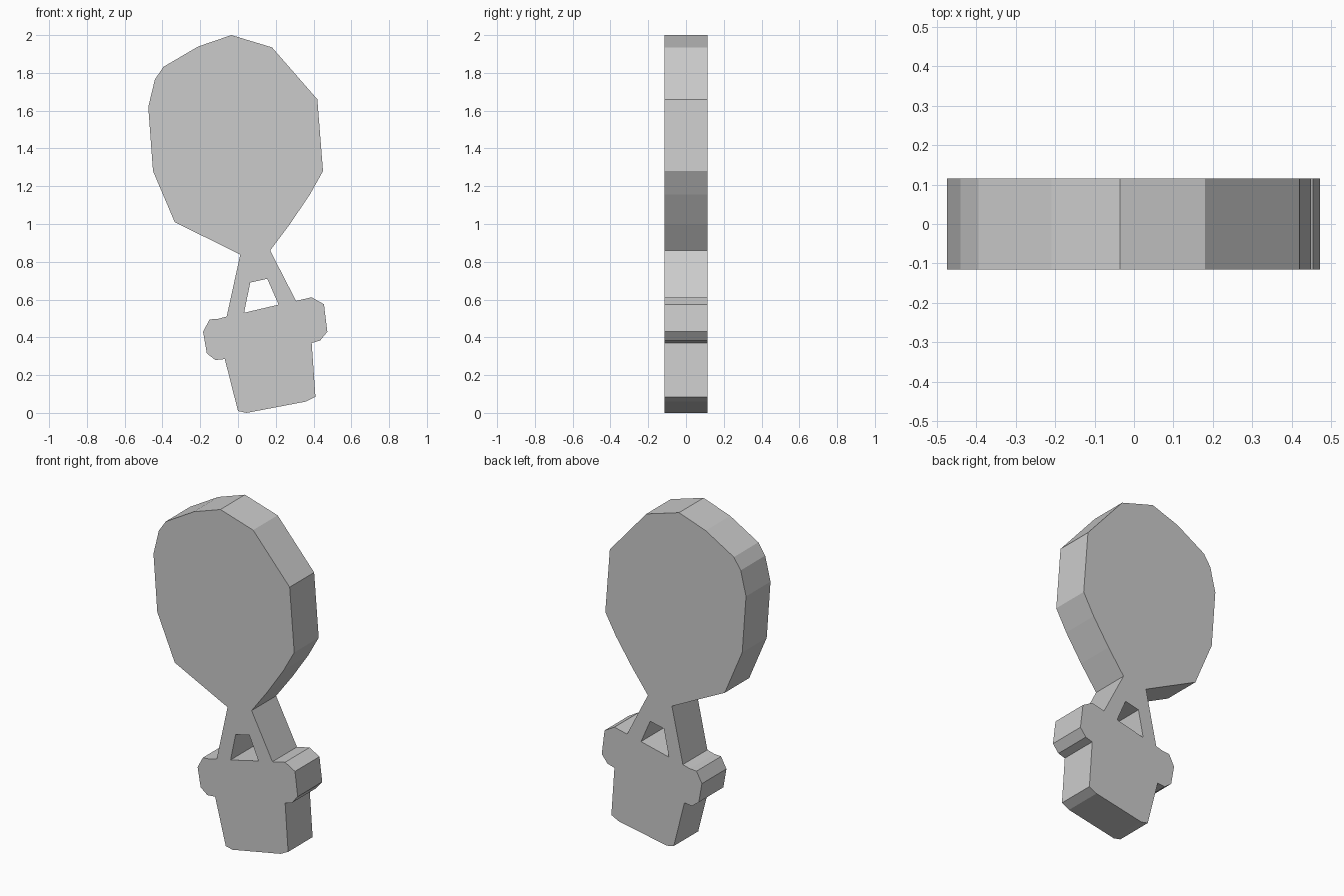
import bpy
import math
import bmesh

if "Cube" in bpy.data.objects:
    bpy.data.objects.remove(bpy.data.objects["Cube"])

HALF_DEPTH = 0.115

# Outer silhouette sections (x, z), clockwise from the top
envelope_right = [(-0.035, 2.0), (0.18, 1.935), (0.42, 1.66), (0.45, 1.28),
                  (0.38, 1.155), (0.275, 1.0), (0.17, 0.86)]
rim_right = [(0.307, 0.593), (0.39, 0.612), (0.455, 0.575), (0.473, 0.43),
             (0.435, 0.383), (0.39, 0.37)]
basket = [(0.41, 0.085), (0.36, 0.06), (0.045, 0.0), (0.0, 0.01), (-0.07, 0.285)]
rim_left = [(-0.12, 0.28), (-0.165, 0.315), (-0.185, 0.43), (-0.15, 0.495),
            (-0.105, 0.498), (-0.06, 0.51)]
envelope_left = [(0.012, 0.838), (-0.335, 1.01), (-0.45, 1.28), (-0.475, 1.62),
                 (-0.44, 1.765), (-0.395, 1.832), (-0.21, 1.94)]
outline = envelope_right + rim_right + basket + rim_left + envelope_left

# Gap between the ropes
rope_gap = [(0.065, 0.69), (0.155, 0.71), (0.215, 0.573), (0.032, 0.53)]

# Flat profile with a hole, extruded to a slab
curve = bpy.data.curves.new("balloon_profile", 'CURVE')
curve.dimensions = '2D'
curve.fill_mode = 'BOTH'
curve.extrude = HALF_DEPTH
for loop in (outline, rope_gap):
    spline = curve.splines.new('POLY')
    spline.points.add(len(loop) - 1)
    for p, (x, z) in zip(spline.points, loop):
        p.co = (x, z, 0, 1)
    spline.use_cyclic_u = True
    spline.use_smooth = False

balloon = bpy.data.objects.new("hot_air_balloon_cutout", curve)
balloon.rotation_euler.x = math.radians(90)
bpy.context.collection.objects.link(balloon)
bpy.context.view_layer.objects.active = balloon
balloon.select_set(True)
bpy.ops.object.convert(target='MESH')

# Weld the caps to the sides and keep flat faces
balloon = bpy.context.object
bm = bmesh.new()
bm.from_mesh(balloon.data)
bmesh.ops.remove_doubles(bm, verts=bm.verts, dist=0.0005)
bmesh.ops.recalc_face_normals(bm, faces=bm.faces)
for f in bm.faces:
    f.smooth = False
bm.to_mesh(balloon.data)
bm.free()
